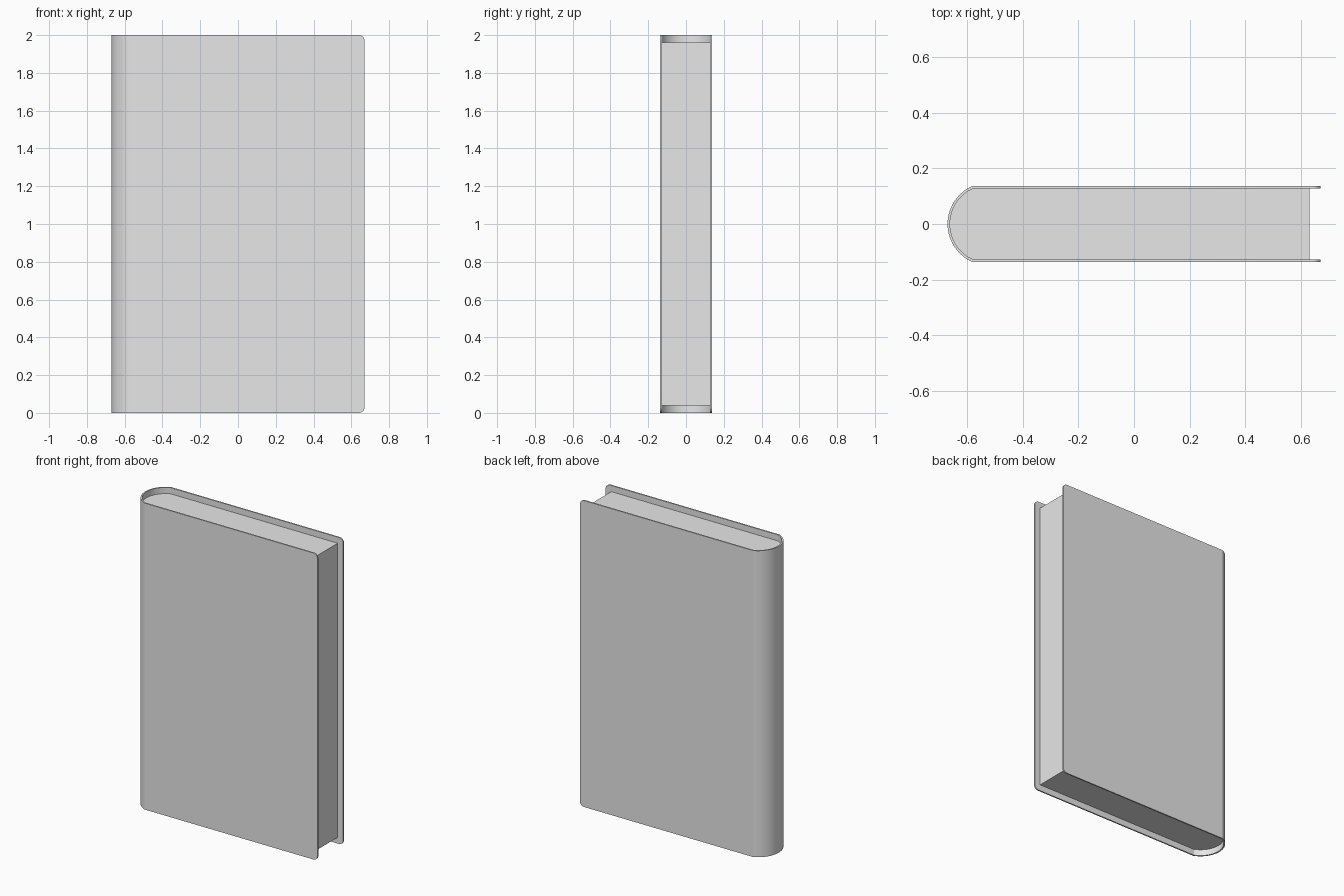
import bpy, bmesh
from math import asin, cos, sin, radians

if "Cube" in bpy.data.objects:
    bpy.data.objects.remove(bpy.data.objects["Cube"], do_unlink=True)

HEIGHT = 2.0
EDGE_X = 0.67      # fore edge of the boards
PAGE_X = 0.63      # fore edge of the pages
HALF = 0.137       # half thickness of the closed book
BOARD = 0.009      # board thickness
BULGE = 0.09       # how far the spine bows out
INSET = 0.04       # pages stop short of the boards
SEGMENTS = 20

grey = bpy.data.materials.new("light grey")
grey.use_nodes = True
grey.diffuse_color = (0.8, 0.8, 0.8, 1)
grey.node_tree.nodes["Principled BSDF"].inputs["Base Color"].default_value = (0.8, 0.8, 0.8, 1)


def outline(half, offset, end_x):
    """U shaped plan: front board, bowed spine, back board."""
    bulge = BULGE - offset * 0.6
    radius = (half ** 2 + bulge ** 2) / (2 * bulge)
    centre = -EDGE_X + offset + radius
    span = asin(half / radius)
    arc = []
    for i in range(SEGMENTS + 1):
        a = span * (2 * i / SEGMENTS - 1)
        arc.append((centre - radius * cos(a), radius * sin(a)))
    return [(end_x, -half)] + arc + [(end_x, half)]


def finish(name, bm):
    bmesh.ops.recalc_face_normals(bm, faces=bm.faces)
    mesh = bpy.data.meshes.new(name)
    bm.to_mesh(mesh)
    bm.free()
    obj = bpy.data.objects.new(name, mesh)
    bpy.context.collection.objects.link(obj)
    mesh.materials.append(grey)
    bpy.ops.object.select_all(action='DESELECT')
    obj.select_set(True)
    bpy.context.view_layer.objects.active = obj
    bpy.ops.object.shade_smooth_by_angle(angle=radians(15))
    return obj


def extrude_up(bm, faces, height):
    result = bmesh.ops.extrude_face_region(bm, geom=faces)
    verts = [g for g in result["geom"] if isinstance(g, bmesh.types.BMVert)]
    bmesh.ops.translate(bm, verts=verts, vec=(0, 0, height))


# Cover: two boards and a rounded spine in one wrapped shell
bm = bmesh.new()
outer = [bm.verts.new((x, y, 0)) for x, y in outline(HALF, 0, EDGE_X)]
inner = [bm.verts.new((x, y, 0)) for x, y in outline(HALF - BOARD, BOARD, EDGE_X)]
strip = [bm.faces.new((outer[i], outer[i + 1], inner[i + 1], inner[i]))
         for i in range(len(outer) - 1)]
extrude_up(bm, strip, HEIGHT)

# Rounded outer corners of the boards
corners = [e for e in bm.edges
           if all(v.co.x > EDGE_X - 0.001 for v in e.verts)
           and abs(e.verts[0].co.z - e.verts[1].co.z) < 0.001]
bmesh.ops.bevel(bm, geom=corners, offset=0.03, segments=6, profile=0.5, affect='EDGES')
finish("cover", bm)

# Page block filling the cover
bm = bmesh.new()
plan = outline(HALF - BOARD, BOARD, PAGE_X)
base = bm.faces.new([bm.verts.new((x, y, INSET)) for x, y in plan])
extrude_up(bm, [base], HEIGHT - 2 * INSET)
finish("page_block", bm)
